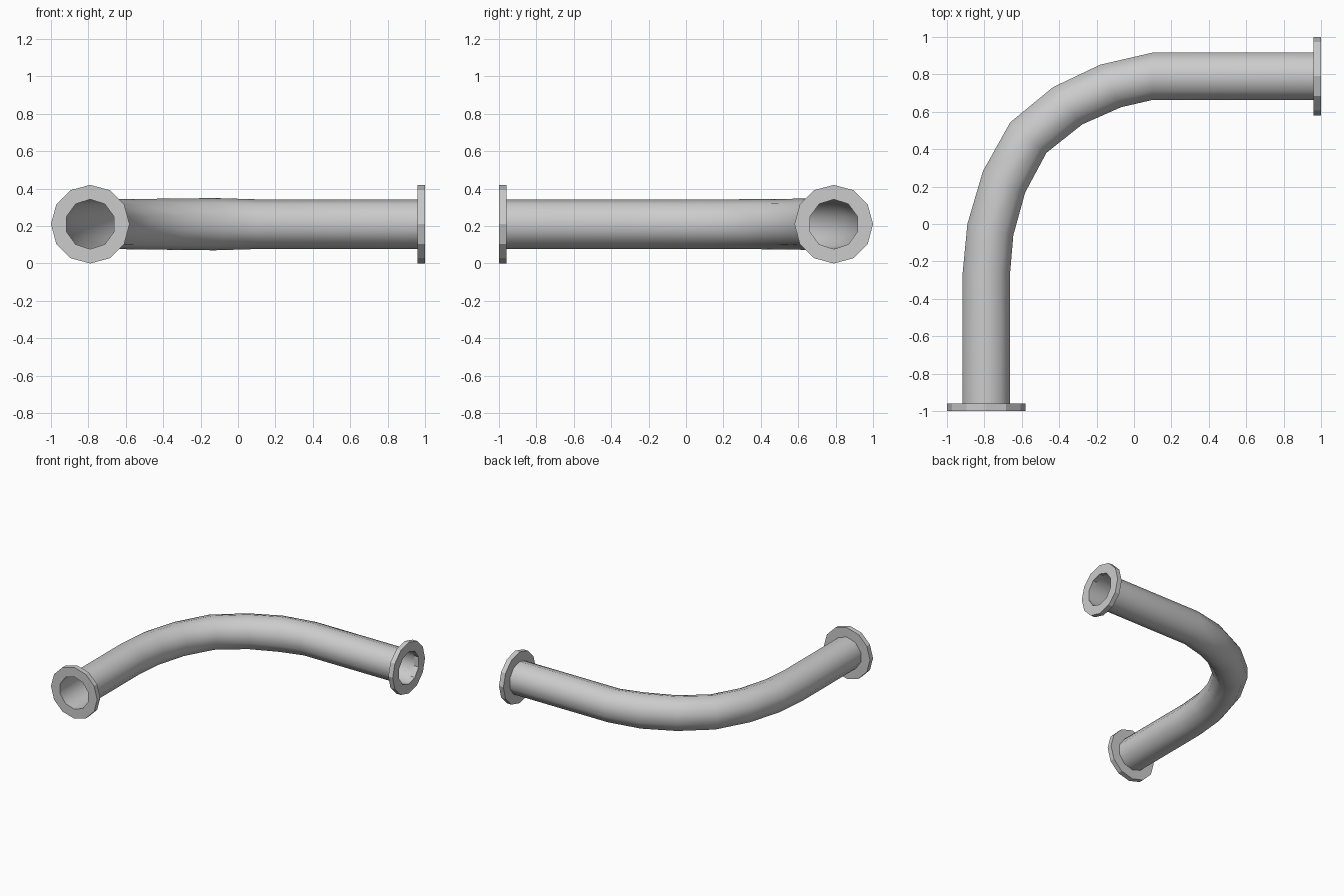
import bpy, bmesh
from math import sin, cos, pi, radians
from mathutils import Vector

if "Cube" in bpy.data.objects:
    bpy.data.objects.remove(bpy.data.objects["Cube"], do_unlink=True)

AXIS = 0.79      # offset of both pipe ends from the centre
HEIGHT = 0.21    # height of the pipe axis
PIPE_R, FLANGE_R, THICK = 0.133, 0.21, 0.04

metal = bpy.data.materials.new("grey_metal")
metal.use_nodes = True
grey = (0.6, 0.6, 0.6, 1)
metal.diffuse_color = grey
metal.node_tree.nodes["Principled BSDF"].inputs["Base Color"].default_value = grey


def select_only(obj):
    bpy.ops.object.select_all(action='DESELECT')
    obj.select_set(True)
    bpy.context.view_layer.objects.active = obj


def circle(radius, sides):
    """Points of a polygon with one corner at the top."""
    return [(radius * sin(2 * pi * k / sides), radius * cos(2 * pi * k / sides))
            for k in range(sides)]


# Curved pipe: stations of x, y, heading in degrees, vertical stretch
stations = [
    (0.998, AXIS, 0, 1), (0.10, AXIS, 0, 1), (-0.125, 0.738, 26, 1.05),
    (-0.355, 0.632, 38, 1.03), (-0.565, 0.462, 50, 1.01), (-0.695, 0.225, 63, 1),
    (-0.768, -0.03, 76, 1), (-AXIS, -0.27, 87, 1), (-AXIS, -0.998, 90, 1),
]
bm = bmesh.new()
previous = None
for x, y, heading, stretch in stations:
    a = radians(heading)
    outward = Vector((-sin(a), cos(a), 0))
    ring = [bm.verts.new(Vector((x, y, HEIGHT + v * stretch)) + outward * u)
            for u, v in circle(PIPE_R, 10)]
    if previous:
        for k in range(10):
            n = (k + 1) % 10
            bm.faces.new((previous[k], previous[n], ring[n], ring[k]))
    previous = ring
bmesh.ops.recalc_face_normals(bm, faces=bm.faces)
# Make sure the open tube faces outward
bm.faces.ensure_lookup_table()
first = bm.faces[0]
if first.normal.dot(first.calc_center_median() - Vector((0.55, AXIS, HEIGHT))) < 0:
    bmesh.ops.reverse_faces(bm, faces=bm.faces)
mesh = bpy.data.meshes.new("curved_pipe")
bm.to_mesh(mesh)
bm.free()
pipe = bpy.data.objects.new("curved_pipe", mesh)
bpy.context.collection.objects.link(pipe)
mesh.materials.append(metal)
select_only(pipe)
bpy.ops.object.shade_smooth_by_angle(angle=radians(50))


# Flanges: flat twelve-sided rings with a hole for the pipe
def flange(name, location, turn):
    curve = bpy.data.curves.new(name, 'CURVE')
    curve.dimensions = '2D'
    curve.fill_mode = 'BOTH'
    curve.extrude = THICK / 2
    for radius, sides in ((FLANGE_R, 12), (PIPE_R, 10)):
        spline = curve.splines.new('POLY')
        spline.points.add(sides - 1)
        for point, (u, v) in zip(spline.points, circle(radius, sides)):
            point.co = (u, v, 0, 1)
        spline.use_cyclic_u = True
    curve.materials.append(metal)
    obj = bpy.data.objects.new(name, curve)
    obj.location = location
    obj.rotation_euler = (pi / 2, 0, turn)
    bpy.context.collection.objects.link(obj)
    select_only(obj)
    bpy.ops.object.convert(target='MESH')
    bpy.ops.object.shade_flat()


flange("front_flange", (-AXIS, -1 + THICK / 2, HEIGHT), 0)
flange("left_flange", (1 - THICK / 2, AXIS, HEIGHT), pi / 2)
